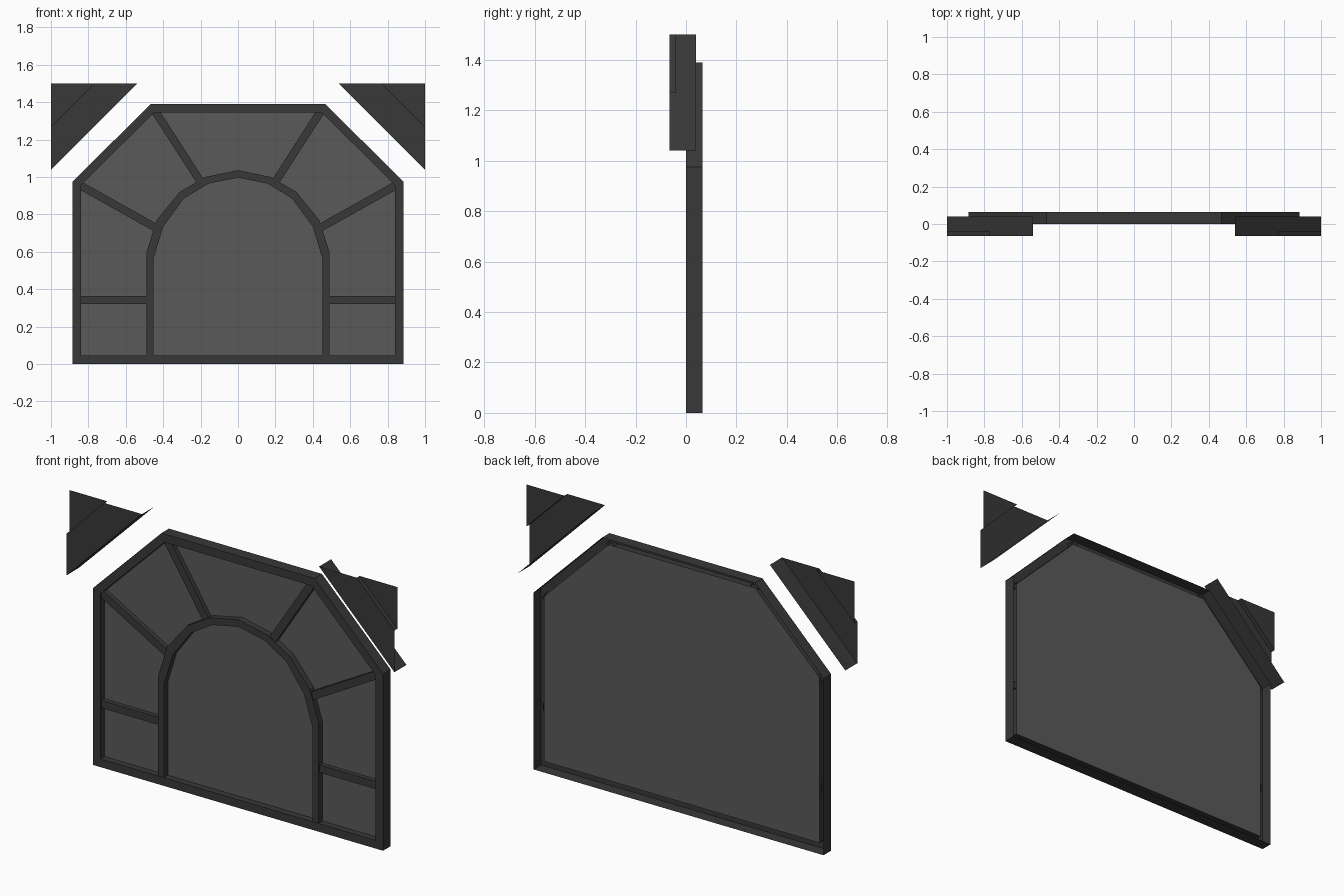
import bpy, bmesh
from mathutils import Vector

if "Cube" in bpy.data.objects:
    bpy.data.objects.remove(bpy.data.objects["Cube"])

FRONT, GLASS, BACK = 0.0, 0.036, 0.065


def material(name, color):
    m = bpy.data.materials.new(name)
    m.diffuse_color = color
    m.use_nodes = True
    m.node_tree.nodes["Principled BSDF"].inputs["Base Color"].default_value = m.diffuse_color
    return m


dark = material("dark_metal", (0.04, 0.04, 0.04, 1))
pane = material("tinted_glass", (0.1, 0.1, 0.1, 0.85))


def finish(name, bm, mat):
    bmesh.ops.remove_doubles(bm, verts=bm.verts, dist=1e-5)
    me = bpy.data.meshes.new(name)
    bm.to_mesh(me)
    bm.free()
    me.materials.append(mat)
    ob = bpy.data.objects.new(name, me)
    bpy.context.collection.objects.link(ob)
    return ob


def face(bm, pts):
    return bm.faces.new([bm.verts.new(p) for p in pts])


def at(pts, y):
    return [(x, y, z) for x, z in pts]


def wall(bm, pts, y0, y1, closed=False):
    """Strip of faces running back from a front profile."""
    n = len(pts)
    for i in range(n if closed else n - 1):
        a, b = pts[i], pts[(i + 1) % n]
        face(bm, at([a, b], y0) + at([b, a], y1))


def band(bm, outer, inner, y, closed=False):
    """Flat ring between two matching profiles."""
    n = len(outer)
    for i in range(n if closed else n - 1):
        j = (i + 1) % n
        face(bm, at([outer[i], outer[j], inner[j], inner[i]], y))


def mirrored(half):
    """Complete a right-half profile with its left half."""
    return half + [(-x, z) for x, z in reversed(half) if x > 0]


# Outer frame: open-backed shell
outer = mirrored([(0.885, 0), (0.885, 0.975), (0.467, 1.39)])
inner = mirrored([(0.84, 0.045), (0.84, 0.956), (0.448, 1.345)])
bm = bmesh.new()
band(bm, outer, inner, FRONT, True)
wall(bm, outer, FRONT, BACK, True)
wall(bm, inner, FRONT, GLASS, True)
bmesh.ops.recalc_face_normals(bm, faces=bm.faces)
finish("window_frame", bm, dark)

# Glass pane
bm = bmesh.new()
face(bm, at(inner, GLASS))
bmesh.ops.reverse_faces(bm, faces=bm.faces)
for f in bm.faces:
    f.normal_update()
    if f.normal.y > 0:
        f.normal_flip()
finish("glass_pane", bm, pane)

# Faceted arch
arch_out = mirrored([(0.49, 0.045), (0.49, 0.595), (0.435, 0.77), (0.312, 0.92),
                     (0.175, 1.0), (0, 1.037)])
arch_in = mirrored([(0.453, 0.045), (0.453, 0.56), (0.4, 0.735), (0.29, 0.885),
                    (0.158, 0.965), (0, 0.997)])
bm = bmesh.new()
band(bm, arch_out, arch_in, 0.003)
wall(bm, arch_out, 0.003, GLASS)
wall(bm, arch_in, 0.003, GLASS)
bmesh.ops.recalc_face_normals(bm, faces=bm.faces)
finish("arch", bm, dark)

# Glazing bars, from the arch out into the frame groove
bars = [((0.485, 0.343), (0.848, 0.343)),
        ((0.436, 0.727), (0.845, 0.956)),
        ((0.198, 0.972), (0.448, 1.36))]
for side in (1, -1):
    for i, (a, b) in enumerate(bars):
        a, b = Vector((a[0] * side, a[1])), Vector((b[0] * side, b[1]))
        d = (b - a).normalized()
        n = Vector((-d.y, d.x)) * 0.021
        prof = [tuple(p) for p in (a + n, b + n, b - n, a - n)]
        bm = bmesh.new()
        face(bm, at(prof, 0.01))
        wall(bm, prof, 0.01, GLASS - 0.001, True)
        bmesh.ops.remove_doubles(bm, verts=bm.verts, dist=1e-5)
        bmesh.ops.recalc_face_normals(bm, faces=bm.faces)
        finish(f"glazing_bar_{'right' if side > 0 else 'left'}_{i + 1}", bm, dark)

# Corner braces: stepped triangular shells, open at the back and outer sides
for side, label in ((1, "right"), (-1, "left")):
    edge = [(side * 1.0, 1.04), (side * 0.54, 1.5)]
    step = [(side * 1.0, 1.27), (side * 0.77, 1.5)]
    bm = bmesh.new()
    band(bm, edge, step, -0.065)
    wall(bm, edge, -0.065, 0.04)
    wall(bm, step, -0.065, -0.04)
    face(bm, at(step + [(side * 1.0, 1.5)], -0.04))
    bmesh.ops.remove_doubles(bm, verts=bm.verts, dist=1e-5)
    bmesh.ops.recalc_face_normals(bm, faces=bm.faces)
    bm.normal_update()
    if sum(f.normal.y for f in bm.faces) > 0:
        bmesh.ops.reverse_faces(bm, faces=bm.faces)
    finish(f"corner_brace_{label}", bm, dark)
